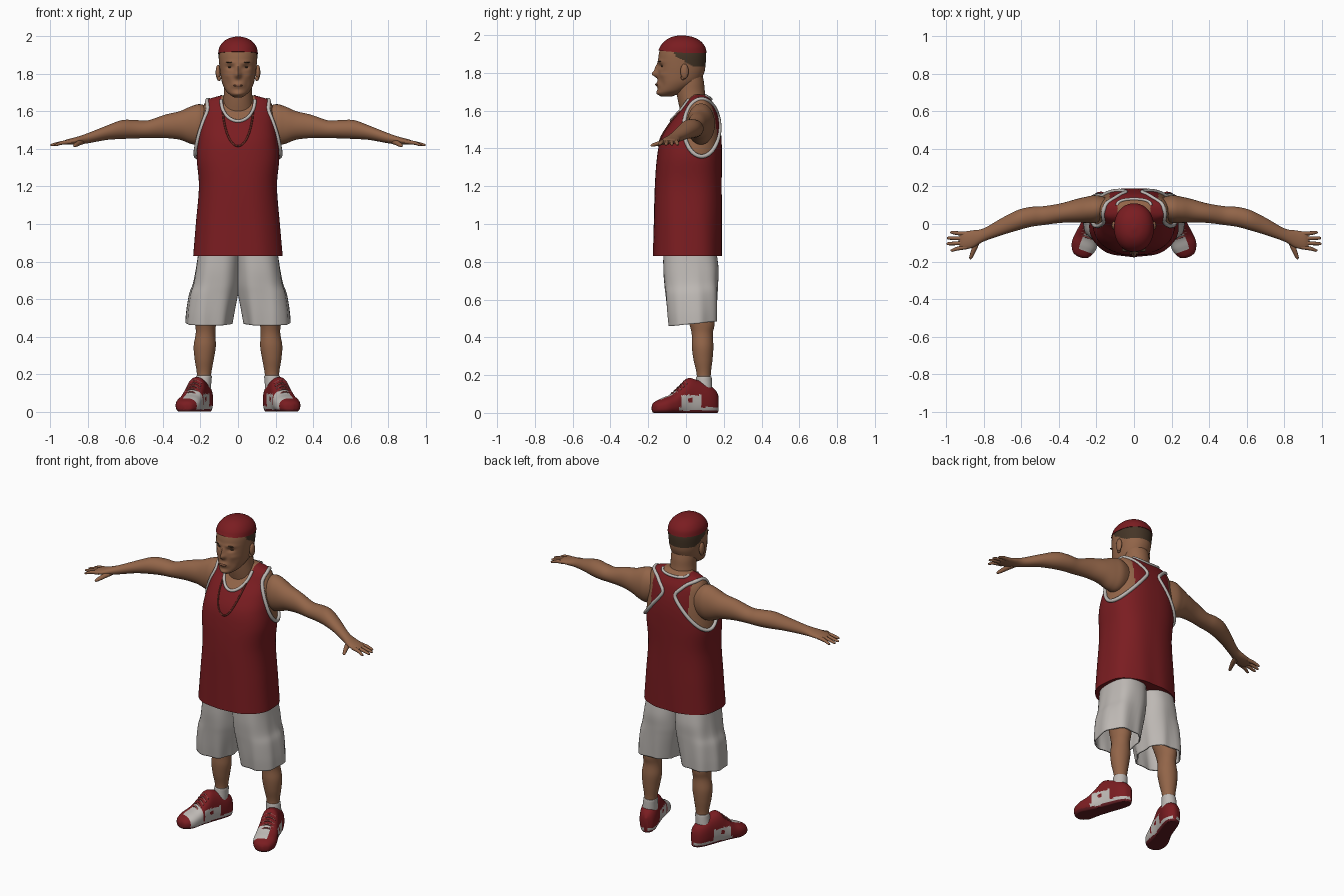
import bpy, bmesh, math
from mathutils import Vector, Matrix

cube = bpy.data.objects.get("Cube")
if cube:
    bpy.data.objects.remove(cube, do_unlink=True)


def material(name, red, green, blue):
    mat = bpy.data.materials.new(name)
    mat.use_nodes = True
    mat.diffuse_color = (red, green, blue, 1)
    shader = next(n for n in mat.node_tree.nodes if n.type == 'BSDF_PRINCIPLED')
    shader.inputs["Base Color"].default_value = (red, green, blue, 1)
    shader.inputs["Roughness"].default_value = 0.8
    return mat


RED = material("red cloth", .195, .012, .015)
WHITE = material("white cloth", .51, .48, .455)
SKIN = material("skin", .29, .13, .066)
LIP = material("lip", .22, .09, .05)
HAIR = material("dark hair", .06, .036, .02)
CHAIN = material("chain", .14, .025, .018)
LACE = material("lace", .27, .07, .065)
SOLE = material("dark red sole", .12, .012, .016)


def smooth(sections, steps):
    """Catmull-Rom interpolation between cross-sections."""
    out, last = [], len(sections) - 1
    for i in range(last):
        a, b, c, d = (sections[max(0, min(last, i + k))] for k in (-1, 0, 1, 2))
        for s in range(steps):
            t = s / steps
            out.append([.5 * (2*q + (r - p)*t + (2*p - 5*q + 4*r - w)*t*t
                              + (3*q - p - 3*r + w)*t**3)
                        for p, q, r, w in zip(a, b, c, d)])
    return out + [list(sections[-1])]


def add_mirror(obj):
    obj.modifiers.new("mirror", 'MIRROR').use_mirror_merge = False


def finish(name, bm, mats, mirror=False, thickness=0):
    bmesh.ops.recalc_face_normals(bm, faces=bm.faces)
    for face in bm.faces:
        face.smooth = True
    for edge in bm.edges:
        edge.smooth = edge.calc_face_angle(0) < .8
    mesh = bpy.data.meshes.new(name)
    bm.to_mesh(mesh)
    bm.free()
    for mat in mats:
        mesh.materials.append(mat)
    obj = bpy.data.objects.new(name, mesh)
    bpy.context.collection.objects.link(obj)
    if thickness:
        obj.modifiers.new("thickness", 'SOLIDIFY').thickness = thickness
    if mirror:
        add_mirror(obj)


def loft(name, sections, mats, axis=2, steps=6, sides=32, power=2.0, tweak=None,
         rule=None, place=None, mirror=False, thickness=0):
    """Skin of superellipse rings: (position, centre u, centre v, radius u, radius v)."""
    u, v = [(1, 2), (0, 2), (0, 1)][axis]
    bm, rings = bmesh.new(), []
    for pos, cu, cv, ru, rv in smooth(sections, steps):
        ring = []
        for i in range(sides):
            angle = math.tau * i / sides
            c, s = math.cos(angle), math.sin(angle)
            co = Vector((pos, pos, pos))
            co[u] = cu + max(ru, .001) * math.copysign(abs(c) ** (2 / power), c)
            co[v] = cv + max(rv, .001) * math.copysign(abs(s) ** (2 / power), s)
            ring.append(bm.verts.new(tweak(co) if tweak else co))
        rings.append(ring)
    for low, high in zip(rings, rings[1:]):
        for i in range(sides):
            j = (i + 1) % sides
            bm.faces.new((low[i], low[j], high[j], high[i]))
    if not thickness:
        bm.faces.new(rings[0])
        bm.faces.new(rings[-1])
    if rule:
        for face in bm.faces:
            face.material_index = rule(face.calc_center_median())
    if place:
        bm.transform(place)
    finish(name, bm, mats, mirror, thickness)


def ball(name, centre, radii, mat, mirror=False):
    bm = bmesh.new()
    shape = Matrix.Translation(centre) @ Matrix.Diagonal((*radii, 1))
    bmesh.ops.create_uvsphere(bm, u_segments=20, v_segments=12, radius=1, matrix=shape)
    finish(name, bm, [mat], mirror)


# Jersey, with bare shoulders and chest inside its openings
torso = [(.83, 0, .008, .238, .182), (1, 0, .01, .224, .18), (1.2, 0, .012, .208, .177),
         (1.35, 0, .018, .22, .172), (1.45, 0, .027, .211, .161), (1.53, 0, .045, .198, .134),
         (1.6, 0, .065, .188, .097), (1.64, 0, .07, .179, .073),
         (1.665, 0, .072, .158, .055), (1.685, 0, .07, .088, .035)]
torso_rings = smooth(torso, 11)
ARM_Y, ARM_Z, ARM_W, ARM_H = .083, 1.51, .094, .152
NECK_W = .09


def neck_opening(y):
    return (1.66, .112) if y < .06 else (1.68, .02)


def cloth_folds(co):
    fade = max(0, min(1, (1.3 - co.z) * 2))
    wave = 1 + .008 * fade * math.sin(9 * math.atan2(co.y, co.x) + 4 * co.z)
    return Vector((co.x * wave, co.y * wave, co.z))


def jersey_colour(c):
    arm = math.hypot((c.y - ARM_Y) / ARM_W, (c.z - ARM_Z) / ARM_H)
    top, drop = neck_opening(c.y)
    neck = math.hypot(c.x / NECK_W, (c.z - top) / drop)
    return int(neck < 1 or (abs(c.x) > .13 and arm < 1))


loft("jersey", torso, [RED, SKIN], steps=11, sides=128, power=2.5,
     tweak=cloth_folds, rule=jersey_colour)


# Cords that lie on the torso surface: trims and chain
def torso_at(z):
    z = max(.83, min(1.685, z))
    for low, high in zip(torso_rings, torso_rings[1:]):
        if z <= high[0]:
            t = (z - low[0]) / (high[0] - low[0])
            return [a + (b - a) * t for a, b in zip(low, high)][2:]


def reach(offset, radius):
    return (1 - min(1, abs(offset / radius)) ** 2.5) ** .4


def cord(name, points, radius, mat, mirror=False, closed=False):
    curve = bpy.data.curves.new(name, 'CURVE')
    curve.dimensions, curve.bevel_depth, curve.bevel_resolution = '3D', radius, 2
    spline = curve.splines.new('POLY')
    spline.points.add(len(points) - 1)
    spline.use_cyclic_u = closed
    for point, co in zip(spline.points, points):
        point.co = (*co, 1)
    spline.use_smooth = True
    curve.materials.append(mat)
    obj = bpy.data.objects.new(name, curve)
    bpy.context.collection.objects.link(obj)
    if mirror:
        add_mirror(obj)


def on_side(angle):
    y, z = ARM_Y + ARM_W * math.cos(angle), ARM_Z + ARM_H * math.sin(angle)
    cy, rx, ry = torso_at(z)
    return rx * reach(y - cy, ry) + .002 - .006 * math.sin(angle), y, z


def on_chest(angle, width, top, drop, side):
    x, z = width * math.cos(angle), top - drop * math.sin(angle)
    cy, rx, ry = torso_at(z)
    return x, cy + side * (ry * reach(x, rx) + .002), z


turns = [math.tau * i / 64 for i in range(64)]
half = [math.pi * i / 40 for i in range(41)]
cord("armhole_trim", [on_side(a) for a in turns], .011, WHITE, mirror=True, closed=True)
cord("front_neck_trim", [on_chest(a, NECK_W, *neck_opening(-1), -1) for a in half], .009, WHITE)
cord("back_neck_trim", [on_chest(a, NECK_W, *neck_opening(1), 1) for a in half], .008, WHITE)
cord("neck_chain", [on_chest(a, .082, 1.645, .23, -1) for a in half], .005, CHAIN)

# Neck and head
loft("neck", [(1.56, 0, .05, .088, .07), (1.64, 0, .035, .081, .075),
              (1.7, 0, .025, .075, .075), (1.75, 0, .022, .074, .073),
              (1.8, 0, .015, .07, .07)], [SKIN])

# Face relief: x, z, width, height, push along y
relief = [(0, 1.793, .015, .017, -.03), (0, 1.823, .011, .024, -.016),
          (.042, 1.835, .018, .012, .012), (.04, 1.86, .032, .01, -.005),
          (0, 1.738, .03, .016, -.011), (0, 1.694, .028, .017, -.01),
          (.06, 1.79, .018, .014, -.004), (.05, 1.745, .015, .025, .005)]


def sculpt_face(co):
    if co.y < -.05:
        co.y += sum(push * math.exp(-((abs(co.x) - x) / w) ** 2 - ((co.z - z) / h) ** 2)
                    for x, z, w, h, push in relief)
    return co


skull = [(1.675, 0, -.1, .022, .03), (1.69, 0, -.09, .045, .056),
         (1.71, 0, -.07, .065, .077), (1.75, 0, -.04, .084, .108),
         (1.8, 0, -.026, .094, .122), (1.85, 0, -.022, .1, .126),
         (1.9, 0, -.019, .103, .125), (1.935, 0, -.018, .097, .115),
         (1.965, 0, -.018, .077, .09), (1.985, 0, -.02, .046, .054), (1.994, 0, -.022, .008, .01)]
loft("head", skull, [SKIN, HAIR], steps=9, sides=72, power=2.15, tweak=sculpt_face,
     rule=lambda c: int(c.y > -.06 and c.z > 1.832 + max(0, .04 - c.y) * .6))


def grow_cap(co):
    co = Vector((co.x * 1.03, (co.y + .017) * 1.03 - .017, co.z + .005))
    co.z += max(0, 1.93 - co.z) * .5 * max(0, -co.y / .14)
    return co


loft("cap", skull[6:], [RED], sides=64, power=2.15, tweak=grow_cap)
ball("ear", (.106, -.008, 1.808), (.013, .022, .04), SKIN, True)
ball("ear_lobe", (.101, -.016, 1.775), (.01, .012, .013), SKIN, True)
ball("eye", (.042, -.122, 1.836), (.013, .0105, .005), HAIR, True)
ball("eyebrow", (.042, -.139, 1.861), (.022, .009, .003), HAIR, True)
ball("lips", (0, -.153, 1.738), (.024, .011, .007), LIP)

# Arms and hands
loft("arm", [(.13, .085, 1.535, .05, .08), (.2, .08, 1.53, .073, .108),
             (.25, .076, 1.527, .07, .1), (.31, .07, 1.525, .062, .076),
             (.39, .058, 1.52, .052, .062), (.48, .045, 1.505, .05, .047),
             (.55, .038, 1.505, .053, .049), (.62, .02, 1.503, .054, .05),
             (.7, -.012, 1.486, .046, .038), (.8, -.058, 1.457, .035, .027),
             (.86, -.08, 1.444, .046, .02), (.91, -.088, 1.437, .046, .014),
             (.93, -.09, 1.434, .034, .007)], [SKIN], axis=0, mirror=True)
for label, root, end, tip in (("little", -.053, -.045, .98), ("ring", -.077, -.075, .997),
                              ("middle", -.1, -.105, 1), ("index", -.122, -.14, .978)):
    loft(label + "_finger", [(.89, root, 1.438, .012, .012),
                             (.94, (root + end) / 2, 1.432, .0105, .01),
                             (tip - .01, end, 1.422, .008, .007), (tip, end, 1.42, .002, .002)],
         [SKIN], axis=0, sides=12, steps=4, mirror=True)
loft("thumb", [(-.08, .835, 1.437, .02, .014), (-.13, .85, 1.43, .015, .013),
               (-.176, .868, 1.418, .01, .009), (-.188, .871, 1.415, .002, .002)],
     [SKIN], axis=1, sides=14, steps=4, mirror=True)


# Shorts with a hem that rises toward the back
def hem_and_folds(co):
    low = max(0, (.86 - co.z) / .4)
    wave = .005 * low * math.sin(7 * math.atan2(co.y - .03, co.x - .14))
    return Vector((co.x + wave, co.y + wave, co.z + low * .1 * (co.y + .08)))


loft("shorts_leg", [(.46, .155, .036, .122, .126), (.53, .146, .033, .126, .132),
                    (.62, .13, .03, .128, .138), (.68, .116, .028, .122, .142),
                    (.76, .108, .026, .116, .146), (.86, .1, .02, .11, .14)],
     [WHITE], sides=48, power=2.5, tweak=hem_and_folds, thickness=.008, mirror=True)

# Legs and socks
loft("leg", [(.64, .15, .05, .075, .08), (.49, .17, .082, .058, .07),
             (.42, .173, .086, .052, .056), (.35, .177, .088, .059, .057),
             (.28, .18, .09, .051, .05), (.2, .181, .094, .038, .037),
             (.12, .185, .092, .038, .04)], [SKIN], mirror=True)
loft("sock", [(.1, .19, .09, .045, .05), (.16, .184, .094, .042, .044),
              (.188, .181, .095, .042, .041), (.193, .181, .095, .038, .037)],
     [WHITE], mirror=True)


# Shoes, turned outward: red outside, white inner toe box, side panels and midsole
def shoe_colour(c):
    if c.z < .012:
        return 2
    if c.y < -.06:
        return int(c.x < .022 and c.y > -.15 and (c.z > .045 or c.x < -.02))
    if c.z < .03:
        return 1
    badge = math.hypot(c.y - .005, c.z - .065) < .014
    return int(-.05 < c.y < .065 and c.z < .095 and not badge)


turn = Matrix.Translation((.225, 0, 0)) @ Matrix.Rotation(math.radians(20), 4, 'Z')
loft("shoe", [(-.188, 0, .024, .012, .014), (-.174, 0, .027, .044, .03),
              (-.13, 0, .034, .066, .045), (-.08, 0, .045, .066, .055),
              (-.03, 0, .065, .059, .08), (.01, 0, .08, .055, .103), (.06, 0, .076, .054, .098),
              (.12, 0, .066, .052, .085), (.16, 0, .056, .038, .068), (.18, 0, .05, .012, .045)],
     [RED, WHITE, SOLE], axis=1, steps=8, sides=72, power=2.4, rule=shoe_colour, place=turn,
     tweak=lambda co: Vector((co.x, co.y, max(co.z, 0))), mirror=True)
for i in range(5):
    y = -.075 + .017 * i
    z = .171 + .9 * y
    loft("shoe_lace", [(-.038, y, z - .014, .005, .005), (0, y, z + .003, .005, .005),
                       (.038, y, z - .014, .005, .005)],
         [LACE], axis=0, sides=8, place=turn, mirror=True)
